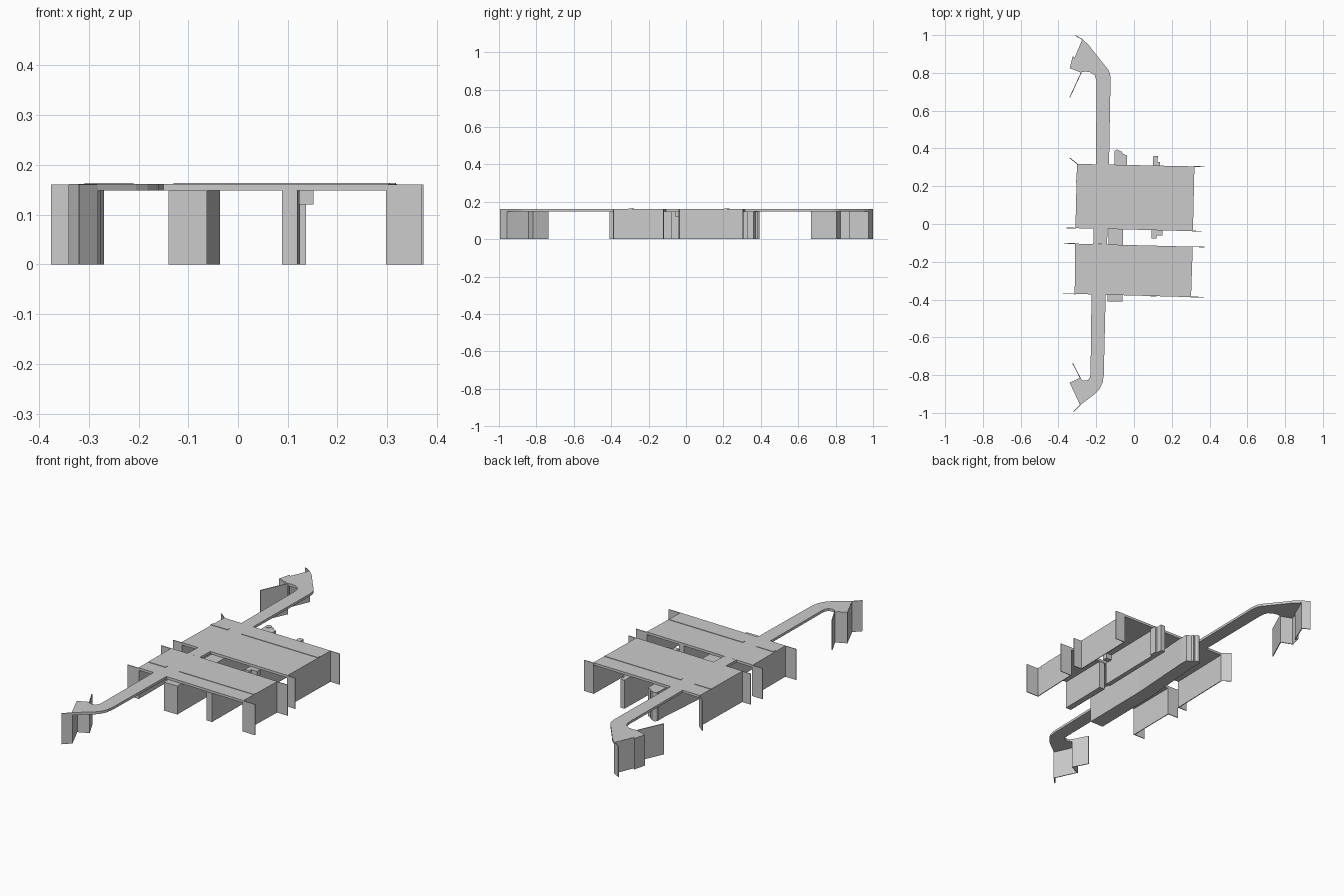
import bpy, bmesh, math
from mathutils import Vector

DECK_BOTTOM, DECK_TOP = 0.148, 0.161


def prism(name, outline, z0, z1):
    """Extrude a plan outline between two heights."""
    bm = bmesh.new()
    face = bm.faces.new([bm.verts.new((x, y, z0)) for x, y in outline])
    ext = bmesh.ops.extrude_face_region(bm, geom=[face], use_keep_orig=True)
    verts = [g for g in ext["geom"] if isinstance(g, bmesh.types.BMVert)]
    bmesh.ops.translate(bm, vec=(0, 0, z1 - z0), verts=verts)
    bmesh.ops.recalc_face_normals(bm, faces=bm.faces[:])
    mesh = bpy.data.meshes.new(name)
    bm.to_mesh(mesh)
    bm.free()
    obj = bpy.data.objects.new(name, mesh)
    bpy.context.collection.objects.link(obj)
    return obj


def wall(name, path, z0=0.0, z1=0.160, thick=0.004):
    """Thin upright wall following a plan path, mitred at the corners."""
    pts = [Vector(p) for p in path]
    left, right = [], []
    for i, p in enumerate(pts):
        d0 = (p - pts[i - 1]).normalized() if i else (pts[1] - p).normalized()
        d1 = (pts[i + 1] - p).normalized() if i < len(pts) - 1 else d0
        n0, n1 = Vector((-d0.y, d0.x)), Vector((-d1.y, d1.x))
        m = (n0 + n1).normalized()
        m *= thick / 2 / max(0.5, m.dot(n0))
        left.append(p + m)
        right.append(p - m)
    return prism(name, left + right[::-1], z0, z1)


def circle(cx, cy, r, n=12):
    return [(cx + r * math.cos(math.tau * i / n), cy + r * math.sin(math.tau * i / n))
            for i in range(n)]


# Two main road decks
north = [(-0.302, 0.318), (0.32, 0.305), (0.312, -0.038), (-0.31, -0.022)]
south = [(-0.312, -0.104), (0.311, -0.12), (0.302, -0.387), (-0.314, -0.370)]
prism("north_deck", north, DECK_BOTTOM, DECK_TOP)
prism("south_deck", south, DECK_BOTTOM, DECK_TOP)

# Crossing walkway: curved north arm, middle link, curved south arm
prism("north_walkway", [
    (-0.132, 0.314), (-0.130, 0.45), (-0.124, 0.767), (-0.126, 0.79), (-0.135, 0.815),
    (-0.198, 0.894), (-0.240, 0.948), (-0.272, 0.977), (-0.315, 0.873), (-0.325, 0.887),
    (-0.340, 0.825), (-0.278, 0.804), (-0.255, 0.807), (-0.232, 0.803), (-0.209, 0.788),
    (-0.200, 0.765), (-0.198, 0.74), (-0.202, 0.316)], DECK_BOTTOM, DECK_TOP)
prism("middle_walkway", [(-0.213, -0.024), (-0.140, -0.026), (-0.143, -0.108), (-0.216, -0.106)],
      DECK_BOTTOM, DECK_TOP)
prism("south_walkway", [
    (-0.225, -0.372), (-0.150, -0.374), (-0.160, -0.80), (-0.166, -0.84), (-0.182, -0.873),
    (-0.205, -0.898), (-0.240, -0.925), (-0.283, -0.957), (-0.340, -0.841), (-0.283, -0.815),
    (-0.275, -0.826), (-0.260, -0.830), (-0.243, -0.826), (-0.232, -0.810), (-0.230, -0.780)],
      DECK_BOTTOM, DECK_TOP)

# Low medians either side of the walkway
for name, y, x_end in (("north", 0.218, 0.317), ("south", -0.292, 0.305)):
    for side, x0, x1 in (("west", -0.308, -0.21), ("east", -0.13, x_end)):
        wall(f"{name}_{side}_median", [(x0, y - 0.02 * x0), (x1, y - 0.02 * x1)],
             DECK_TOP - 0.002, 0.1635, 0.016)

# Deck abutments with wing walls running outward
wall("north_east_abutment", [(0.372, 0.303), (0.318, 0.305), (0.310, -0.037), (0.358, -0.039)])
wall("south_east_abutment", [(0.373, -0.122), (0.309, -0.120), (0.300, -0.386), (0.370, -0.388)])
wall("north_west_abutment", [(-0.340, 0.350), (-0.300, 0.318), (-0.308, -0.022), (-0.358, -0.021)])
wall("south_west_abutment", [(-0.370, -0.102), (-0.310, -0.104), (-0.312, -0.370), (-0.376, -0.369)])

# Walkway abutments with splayed wing walls
wall("north_walkway_abutment", [(-0.340, 0.670), (-0.279, 0.803), (-0.338, 0.826), (-0.323, 0.885),
                                (-0.315, 0.875), (-0.272, 0.976), (-0.310, 0.998)])
wall("south_walkway_abutment", [(-0.325, -0.737), (-0.284, -0.816), (-0.338, -0.841),
                                (-0.284, -0.957), (-0.320, -0.994)])

# Long pier walls under the decks
prism("west_pier_south", [(-0.140, -0.410), (-0.062, -0.410), (-0.058, -0.03), (-0.134, -0.03)],
      0, DECK_BOTTOM)
prism("west_pier_north", [(-0.134, -0.03), (-0.058, -0.03), (-0.036, 0.320), (-0.036, 0.362),
                          (-0.060, 0.372), (-0.064, 0.385), (-0.104, 0.375), (-0.104, 0.320)],
      0, DECK_BOTTOM)
prism("east_pier_south", [(0.088, -0.384), (0.120, -0.385), (0.124, -0.118), (0.092, -0.117)],
      0, DECK_BOTTOM)
prism("east_pier_north", [(0.092, -0.078), (0.118, -0.078), (0.126, 0.360), (0.102, 0.360)],
      0, DECK_BOTTOM)

# Pier end buttresses and round column
prism("east_pier_step", [(0.115, -0.060), (0.152, -0.060), (0.152, -0.032), (0.115, -0.032)],
      0.12, DECK_BOTTOM)
prism("east_pier_north_step", [(0.122, 0.290), (0.137, 0.290), (0.137, 0.328), (0.122, 0.328)],
      0, DECK_BOTTOM)
prism("west_pier_column", circle(-0.089, 0.379, 0.015), 0, DECK_BOTTOM + 0.002)
